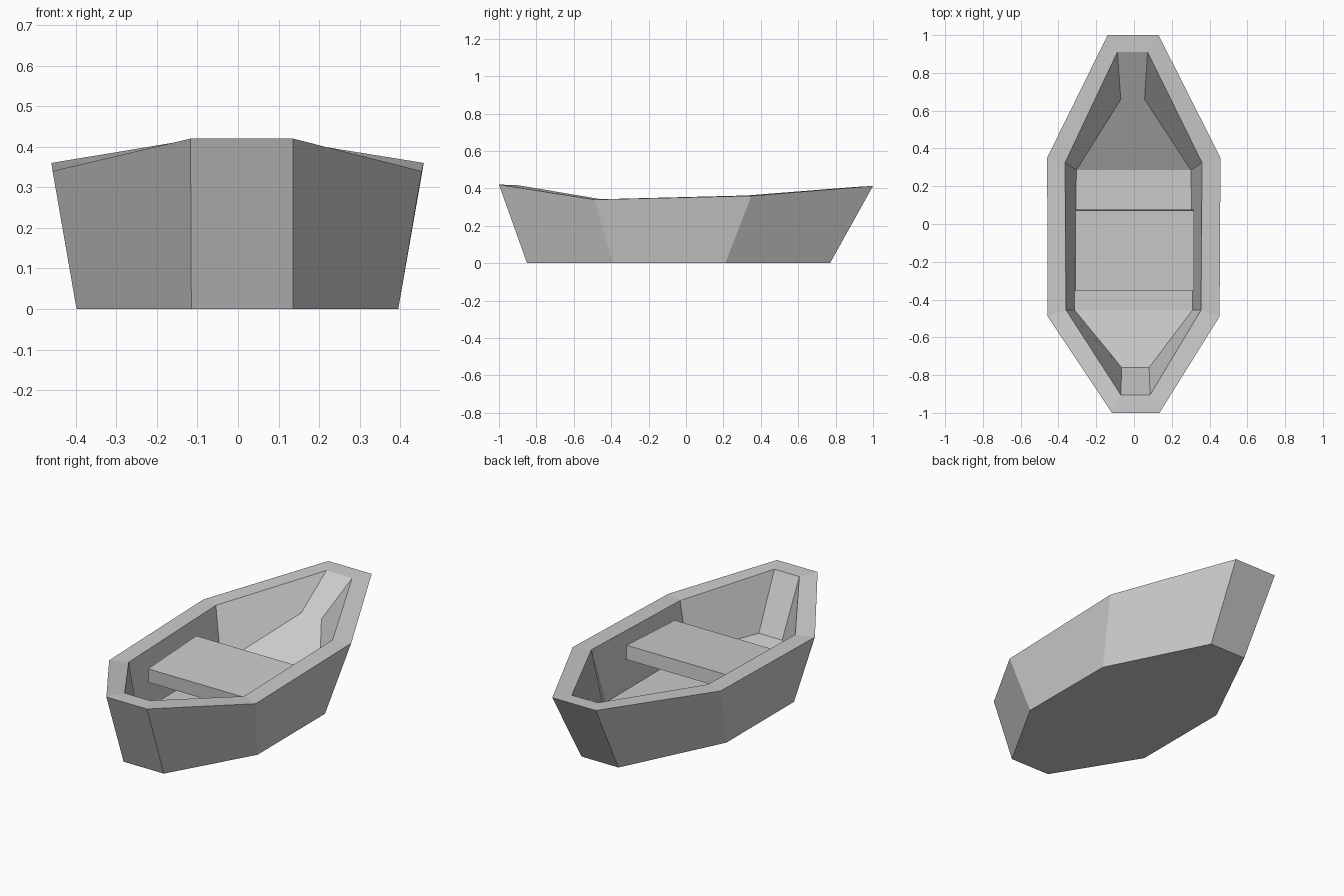
import bpy, bmesh, math

if "Cube" in bpy.data.objects:
    bpy.data.objects.remove(bpy.data.objects["Cube"])

# Each loop has four stations along y: (y, left x, right x, z)
KEEL = [(-0.85, -0.115, 0.135, 0), (-0.39, -0.398, 0.395, 0),
        (0.21, -0.398, 0.393, 0), (0.77, -0.12, 0.11, 0)]
RIM_OUT = [(-1.0, -0.117, 0.135, 0.42), (-0.49, -0.457, 0.453, 0.34),
           (0.35, -0.46, 0.458, 0.36), (1.0, -0.14, 0.13, 0.413)]
RIM_IN = [(-0.905, -0.07, 0.085, 0.418), (-0.455, -0.36, 0.355, 0.342),
          (0.325, -0.365, 0.36, 0.362), (0.91, -0.088, 0.072, 0.408)]
FLOOR = [(-0.76, -0.065, 0.08, 0.115), (-0.455, -0.315, 0.31, 0.06),
         (0.285, -0.305, 0.302, 0.065), (0.66, -0.07, 0.056, 0.27)]


def ring(bm, stations):
    """Eight vertices running up the right side and back down the left."""
    right = [bm.verts.new((r, y, z)) for y, l, r, z in stations]
    left = [bm.verts.new((l, y, z)) for y, l, r, z in reversed(stations)]
    return right + left


# Hull: outer skin, rim and hollow interior
bm = bmesh.new()
rings = [ring(bm, s) for s in (KEEL, RIM_OUT, RIM_IN, FLOOR)]
for a, b in zip(rings, rings[1:]):
    for i in range(8):
        j = (i + 1) % 8
        bm.faces.new((a[i], a[j], b[j], b[i]))
bm.faces.new(rings[0][::-1])
# Inner floor: front ramp, middle and steep back ramp
f = rings[3]
for i in range(3):
    bm.faces.new((f[i], f[i + 1], f[6 - i], f[7 - i]))
bmesh.ops.recalc_face_normals(bm, faces=bm.faces)
mesh = bpy.data.meshes.new("hull")
bm.to_mesh(mesh)
bm.free()
bpy.context.collection.objects.link(bpy.data.objects.new("hull", mesh))

# Seat: slightly tilted plank
bpy.ops.mesh.primitive_cube_add(size=1, location=(0.004, -0.139, 0.252),
                                rotation=(math.radians(3), 0, 0))
seat = bpy.context.object
seat.name = "seat"
seat.scale = (0.628, 0.427, 0.078)
